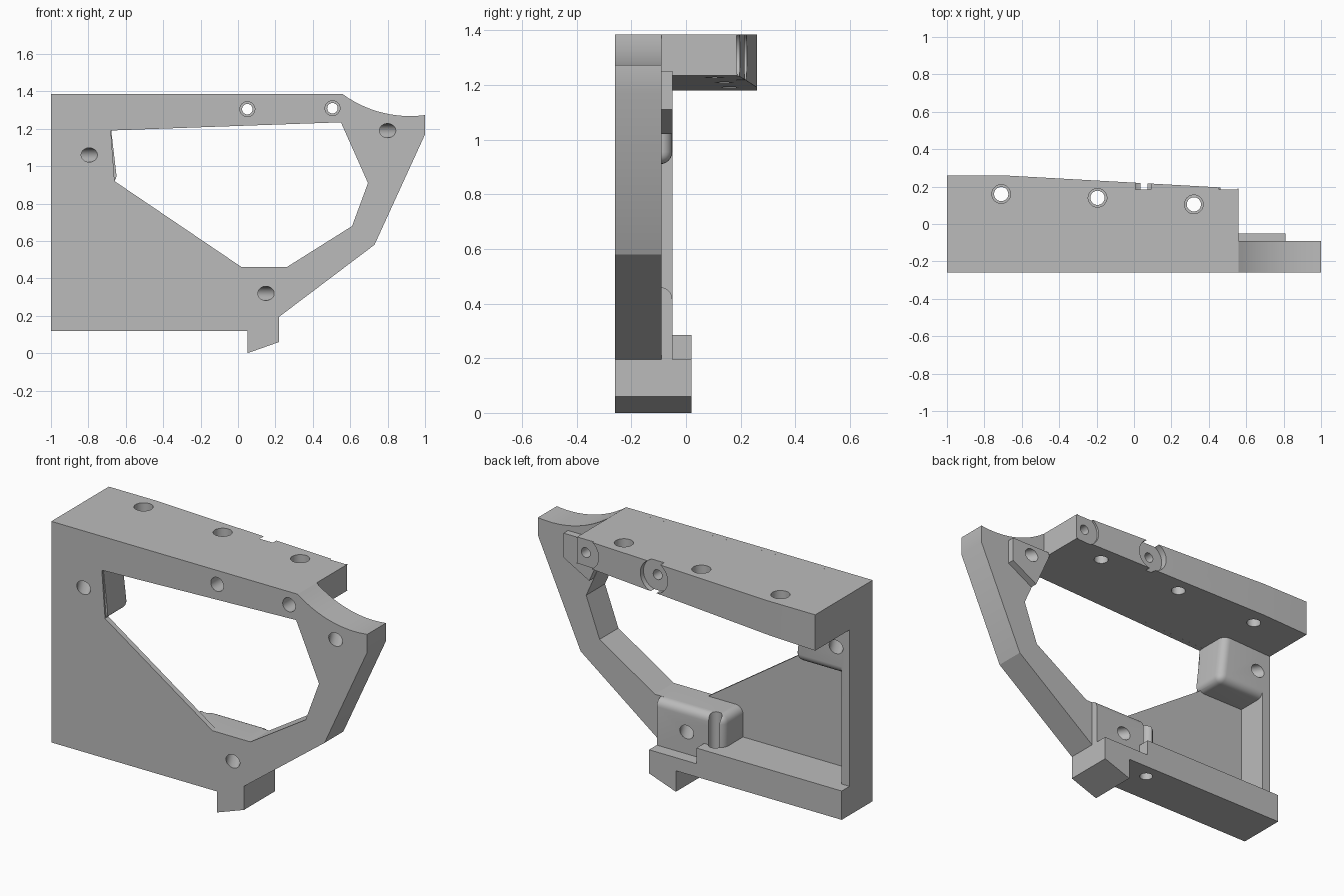
import bpy, bmesh, math
from mathutils import Vector

old = bpy.data.objects.get("Cube")
if old:
    bpy.data.objects.remove(old, do_unlink=True)

grey = bpy.data.materials.new("plain_grey")
grey.use_nodes = True
grey.diffuse_color = (0.5, 0.5, 0.5, 1)
grey.node_tree.nodes["Principled BSDF"].inputs["Base Color"].default_value = (0.5, 0.5, 0.5, 1)

FRONT, SKIN, ARM_BACK, BOSS_BACK = -0.26, -0.23, -0.09, -0.05


def finish(name, bm):
    bmesh.ops.recalc_face_normals(bm, faces=bm.faces)
    me = bpy.data.meshes.new(name)
    bm.to_mesh(me)
    bm.free()
    me.materials.append(grey)
    ob = bpy.data.objects.new(name, me)
    bpy.context.collection.objects.link(ob)
    return ob


def prism(name, pts, a, b, axis="Y", sides=(), corners=(), radius=0.045):
    """Extrude a profile from a to b; round chosen far sides and corner edges."""
    bm = bmesh.new()
    place = (lambda p, d: (p[0], d, p[1])) if axis == "Y" else (lambda p, d: (p[0], p[1], d))
    near = [bm.verts.new(place(p, a)) for p in pts]
    far = [bm.verts.new(place(p, b)) for p in pts]
    n = len(pts)
    bm.faces.new(near)
    bm.faces.new(far[::-1])
    for i in range(n):
        j = (i + 1) % n
        bm.faces.new((near[i], far[i], far[j], near[j]))
    bmesh.ops.recalc_face_normals(bm, faces=bm.faces)
    picked = [bm.edges.get((far[i], far[(i + 1) % n])) for i in sides]
    picked += [bm.edges.get((near[i], far[i])) for i in corners]
    if picked:
        bmesh.ops.bevel(bm, geom=picked, offset=radius, segments=6, profile=0.5, affect="EDGES")
    return finish(name, bm)


def rod(start, end, r):
    """Round cutter between two points."""
    p, q = Vector(start), Vector(end)
    d = q - p
    bm = bmesh.new()
    bmesh.ops.create_cone(bm, cap_ends=True, segments=40, radius1=r, radius2=r, depth=d.length)
    bmesh.ops.rotate(bm, verts=bm.verts, matrix=d.to_track_quat("Z", "Y").to_matrix())
    bmesh.ops.translate(bm, verts=bm.verts, vec=(p + q) / 2)
    ob = finish("hole_cutter", bm)
    ob.hide_render = True
    return ob


def combine(base, other, operation):
    mod = base.modifiers.new("combine", "BOOLEAN")
    mod.operation, mod.object, mod.solver = operation, other, "EXACT"
    bpy.ops.object.select_all(action="DESELECT")
    bpy.context.view_layer.objects.active = base
    base.select_set(True)
    bpy.ops.object.modifier_apply(modifier=mod.name)
    bpy.data.objects.remove(other, do_unlink=True)


# Concave saddle at the upper right corner
saddle = []
for i in range(15):
    x = 1 - 0.44 * i / 14
    saddle.append((x, 1.88 - math.sqrt(0.612 ** 2 - (x - 0.92) ** 2)))
arm_outer = [(0.22, 0.195), (0.73, 0.58), (1, 1.17)] + saddle

# Thin front skin with the large window
bracket = prism("bracket_body", [(-1, 0.12), (0.05, 0.12), (0.05, 0), (0.22, 0.06)]
                + arm_outer + [(-1, 1.385)], FRONT, SKIN)
window = prism("window_cutter", [(-0.68, 1.191), (0.55, 1.235), (0.695, 0.91), (0.61, 0.68),
               (0.26, 0.46), (0.02, 0.46), (-0.66, 0.92)], FRONT - 0.1, SKIN + 0.1)
combine(bracket, window, "DIFFERENCE")

# Top flange with a tapering back edge
flange = prism("top_flange", [(-1, 1.18), (0.56, 1.235), (0.56, 1.385), (-1, 1.385)], FRONT, 0.26)
taper = prism("taper_cutter", [(-0.7, 0.26), (0.56, 0.19), (0.7, 0.182), (0.7, 0.4), (-0.7, 0.4)],
              1, 1.6, axis="Z")
combine(flange, taper, "DIFFERENCE")

# Curved arm, side wall, bottom ledge with foot
n = len(arm_outer)
arm = prism("arm", arm_outer + [(0.55, 1.235), (0.695, 0.91), (0.61, 0.68), (0.26, 0.46), (0.2, 0.46)],
            FRONT, ARM_BACK, sides=(n + 2,), radius=0.04)
wall = prism("side_wall", [(-1, 0.12), (-0.95, 0.12), (-0.95, 1.385), (-1, 1.385)], FRONT, BOSS_BACK)
ledge = prism("ledge_and_foot", [(-1, 0.12), (0.05, 0.12), (0.05, 0), (0.22, 0.06), (0.22, 0.195),
              (-0.08, 0.195), (-0.08, 0.285), (-1, 0.285)], FRONT, 0.02)

# Bosses behind the angled holes
lower_boss = prism("lower_boss", [(-0.2, 0.18), (0.22, 0.18), (0.22, 0.46), (-0.2, 0.46)],
                   FRONT + 0.01, BOSS_BACK, sides=(2, 3), corners=(3,))
side_boss = prism("side_boss", [(-0.97, 0.91), (-0.645, 0.91), (-0.68, 1.21), (-0.97, 1.21)],
                  FRONT + 0.01, BOSS_BACK, sides=(0, 1), corners=(1,))
arm_boss = prism("arm_boss", [(0.54, 1.25), (0.81, 1.25), (0.81, 1.11), (0.648, 1.02), (0.552, 1.235)],
                 FRONT + 0.01, BOSS_BACK)
for part in (flange, arm, wall, ledge, lower_boss, side_boss, arm_boss):
    combine(bracket, part, "UNION")

# Angled holes through the bosses
cutters = []
for x, z in ((-0.795, 1.06), (0.15, 0.32), (0.8, 1.19)):
    cutters.append(rod((x + 0.06, FRONT - 0.105, z), (x - 0.18, 0.055, z), 0.038))

# Stepped holes front to back, with round recesses on the flange's back
for x, z in ((0.05, 1.305), (0.505, 1.31)):
    cutters += [rod((x, -0.4, z), (x, -0.12, z), 0.04),
                rod((x, -0.3, z), (x, 0.4, z), 0.028),
                rod((x, 0.185, z), (x, 0.4, z), 0.09)]

# Stepped vertical holes in the flange
for x, y in ((-0.71, 0.16), (-0.195, 0.14), (0.32, 0.105)):
    cutters += [rod((x, y, 1.32), (x, y, 1.5), 0.05), rod((x, y, 1.1), (x, y, 1.5), 0.038)]

# Vertical channel through the ledge and lower boss
cutters.append(rod((-0.14, -0.065, 0.05), (-0.14, -0.065, 0.55), 0.035))
for cutter in cutters:
    combine(bracket, cutter, "DIFFERENCE")

bpy.ops.object.select_all(action="DESELECT")
bracket.select_set(True)
bpy.context.view_layer.objects.active = bracket
bpy.ops.object.shade_smooth_by_angle(angle=math.radians(25))
